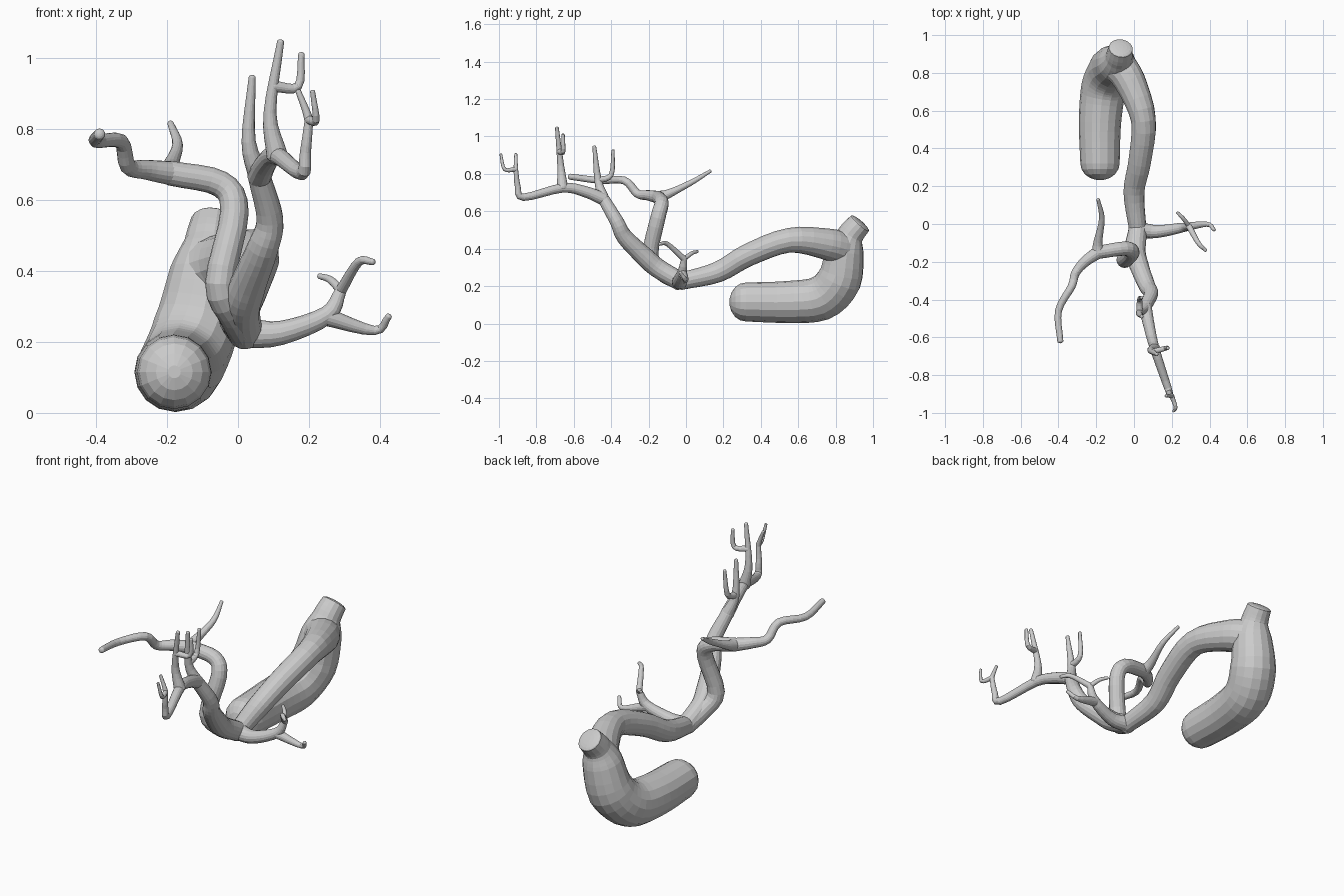
import bpy, bmesh, math
from mathutils import Vector

SIDES = 16
STEPS = 4
LEFT, BACK, UP = Vector((1, 0, 0)), Vector((0, 1, 0)), Vector((0, 0, 1))
RIGHT, FRONT, DOWN = -LEFT, -BACK, -UP

# Remove the default cube
cube = bpy.data.objects.get("Cube")
if cube:
    bpy.data.objects.remove(cube, do_unlink=True)

# Single plain material
grey = bpy.data.materials.new("light grey")
grey.use_nodes = True
grey.diffuse_color = (.6, .6, .6, 1)
grey.node_tree.nodes["Principled BSDF"].inputs["Base Color"].default_value = grey.diffuse_color


def smooth_path(knots):
    """Pass a smooth curve through the knots."""
    knots = [2 * knots[0] - knots[1]] + knots + [2 * knots[-1] - knots[-2]]
    path = []
    for before, start, end, after in zip(knots, knots[1:], knots[2:], knots[3:]):
        leave, arrive = (end - before) / 2, (after - start) / 2
        for i in range(STEPS):
            t = i / STEPS
            path.append(start + t * leave
                        + t * t * (3 * (end - start) - 2 * leave - arrive)
                        + t ** 3 * (2 * (start - end) + leave + arrive))
    path.append(knots[-2])
    return path


def blend(values, fraction):
    """Read an evenly spaced list of values at a fraction of its length."""
    place = fraction * (len(values) - 1)
    index = min(int(place), len(values) - 2)
    return values[index] + (values[index + 1] - values[index]) * (place - index)


def grow(name, start, moves, radii, start_cap=.6, end_cap=.7):
    """Sweep a tapering round tube along successive moves, dome its ends, return its path."""
    knots = [start]
    for move in moves:
        knots.append(knots[-1] + move)
    path = smooth_path(knots)
    last = len(path) - 1
    sections = []
    for i, centre in enumerate(path):
        tangent = (path[min(i + 1, last)] - path[max(i - 1, 0)]).normalized()
        sections.append((centre, blend(radii, i / last), tangent))

    def dome(section, length):
        centre, radius, tangent = section
        angles = [math.pi * k / 9 for k in (1, 2, 3, 4)]
        return [(centre + tangent * radius * length * math.sin(a), radius * math.cos(a), tangent)
                for a in angles]

    sections = dome(sections[0], -start_cap)[::-1] + sections + dome(sections[-1], end_cap)

    bm = bmesh.new()
    side = sections[0][2].orthogonal()
    rings = []
    for centre, radius, tangent in sections:
        side = (side - tangent * side.dot(tangent)).normalized()
        other = tangent.cross(side)
        turns = [math.tau * k / SIDES for k in range(SIDES)]
        rings.append([bm.verts.new(centre + radius * (side * math.cos(a) + other * math.sin(a)))
                      for a in turns])
    for low, high in zip(rings, rings[1:]):
        for k in range(SIDES):
            n = (k + 1) % SIDES
            bm.faces.new((low[k], low[n], high[n], high[k]))
    bm.faces.new(rings[0][::-1])
    bm.faces.new(rings[-1])
    bmesh.ops.recalc_face_normals(bm, faces=bm.faces)
    mesh = bpy.data.meshes.new(name)
    bm.to_mesh(mesh)
    bm.free()
    mesh.materials.append(grey)
    bpy.context.collection.objects.link(bpy.data.objects.new(name, mesh))
    return path


# Thick sac, bent upward at the back, with a short blunt neck
sac = grow("main_sac", Vector((-.18, .32, .115)), [
    BACK * .22,
    BACK * .18 + LEFT * .02 + UP * .02,
    BACK * .1 + LEFT * .04 + UP * .1,
    BACK * .03 + LEFT * .03 + UP * .16,
    BACK * .03 + LEFT * .01 + UP * .08,
    BACK * .05 + LEFT * .01 + UP * .06],
    [.104, .112, .12, .12, .102, .072, .064], start_cap=.85, end_cap=.2)

# Long trunk arching forward out of the sac
trunk = grow("trunk", blend(sac, 2 / 3), [
    FRONT * .1 + LEFT * .07 + UP * .03,
    FRONT * .2 + LEFT * .07 + UP * .02,
    FRONT * .22 + RIGHT * .02 + DOWN * .08,
    FRONT * .16 + RIGHT * .03 + DOWN * .09,
    FRONT * .2 + LEFT * .02 + DOWN * .05],
    [.095, .084, .066, .061, .056, .046], start_cap=.2)
fork = trunk[-1]

# Right limb, looping up and out, with two twigs
right_limb = grow("right_limb", fork, [
    FRONT * .1 + RIGHT * .03 + UP * .05,
    FRONT * .06 + RIGHT * .04 + UP * .09,
    UP * .2 + LEFT * .04 + BACK * .04,
    UP * .08 + RIGHT * .04 + BACK * .02,
    RIGHT * .14 + UP * .03 + FRONT * .02],
    [.048, .035])
grow("right_limb_front_twig", right_limb[-1], [
    RIGHT * .07 + FRONT * .05 + UP * .01,
    RIGHT * .05 + FRONT * .06 + UP * .01,
    RIGHT * .02 + FRONT * .07 + UP * .07,
    RIGHT * .07 + FRONT * .13,
    FRONT * .16 + LEFT * .01 + UP * .02],
    [.034, .024, .02, .016])
grow("right_limb_back_twig", right_limb[-1], [
    BACK * .06 + UP * .02,
    BACK * .12 + UP * .06 + LEFT * .02,
    BACK * .1 + UP * .06 + RIGHT * .02],
    [.034, .018, .009])

# Front limb, climbing forward in an S
front_limb = grow("front_limb", fork, [
    FRONT * .12 + RIGHT * .01 + UP * .07,
    FRONT * .08 + LEFT * .02 + UP * .07,
    FRONT * .1 + LEFT * .04 + UP * .1,
    FRONT * .04 + LEFT * .02 + UP * .08,
    FRONT * .07 + RIGHT * .03 + UP * .12],
    [.05, .053, .042, .032])

# Upright twig and its spur
upper_twig = grow("front_limb_upper_twig", front_limb[-1], [
    UP * .1 + RIGHT * .03 + FRONT * .03,
    UP * .18 + LEFT * .01 + FRONT * .02],
    [.031, .02, .01])
grow("upper_twig_spur", blend(upper_twig, .5), [
    BACK * .07 + UP * .03,
    UP * .13 + BACK * .01 + LEFT * .01],
    [.018, .009])

# Forward twig and its spurs
forward_twig = grow("front_limb_forward_twig", front_limb[-1], [
    FRONT * .1 + LEFT * .02 + UP * .04,
    FRONT * .12 + LEFT * .03 + UP * .02,
    FRONT * .21 + LEFT * .07 + DOWN * .05,
    UP * .06 + FRONT * .03 + LEFT * .01,
    UP * .09 + FRONT * .01 + LEFT * .01],
    [.034, .027, .018, .012])
tall_spur = grow("forward_twig_tall_spur", blend(forward_twig, .4), [
    UP * .12 + RIGHT * .02 + FRONT * .01,
    UP * .2 + LEFT * .03 + FRONT * .02],
    [.03, .018, .01])
grow("tall_spur_side_shoot", blend(tall_spur, .7), [
    LEFT * .07 + BACK * .02,
    UP * .09 + LEFT * .01],
    [.016, .009])
grow("forward_twig_end_spur", forward_twig[-1], [
    UP * .03 + RIGHT * .01,
    UP * .05 + RIGHT * .02],
    [.013, .008])
grow("forward_twig_tip", forward_twig[-1], [
    FRONT * .06 + LEFT * .02,
    UP * .08 + FRONT * .02 + RIGHT * .01],
    [.013, .007])

# Left limb with small forked twigs
left_limb = grow("left_limb", fork, [
    LEFT * .1 + FRONT * .01,
    LEFT * .13 + BACK * .02 + UP * .05,
    LEFT * .04 + BACK * .01 + UP * .07],
    [.044, .034, .026, .016])
grow("left_limb_lower_twig", blend(left_limb, .65), [
    LEFT * .14 + BACK * .02 + DOWN * .04,
    LEFT * .04 + FRONT * .03 + UP * .04],
    [.026, .013, .009])
grow("left_limb_front_twig", left_limb[-1], [
    LEFT * .05 + FRONT * .09 + UP * .08,
    LEFT * .04 + FRONT * .04],
    [.016, .009])
grow("left_limb_back_twig", left_limb[-1], [
    RIGHT * .03 + BACK * .04 + UP * .03,
    RIGHT * .03 + BACK * .03 + UP * .01],
    [.013, .008])
